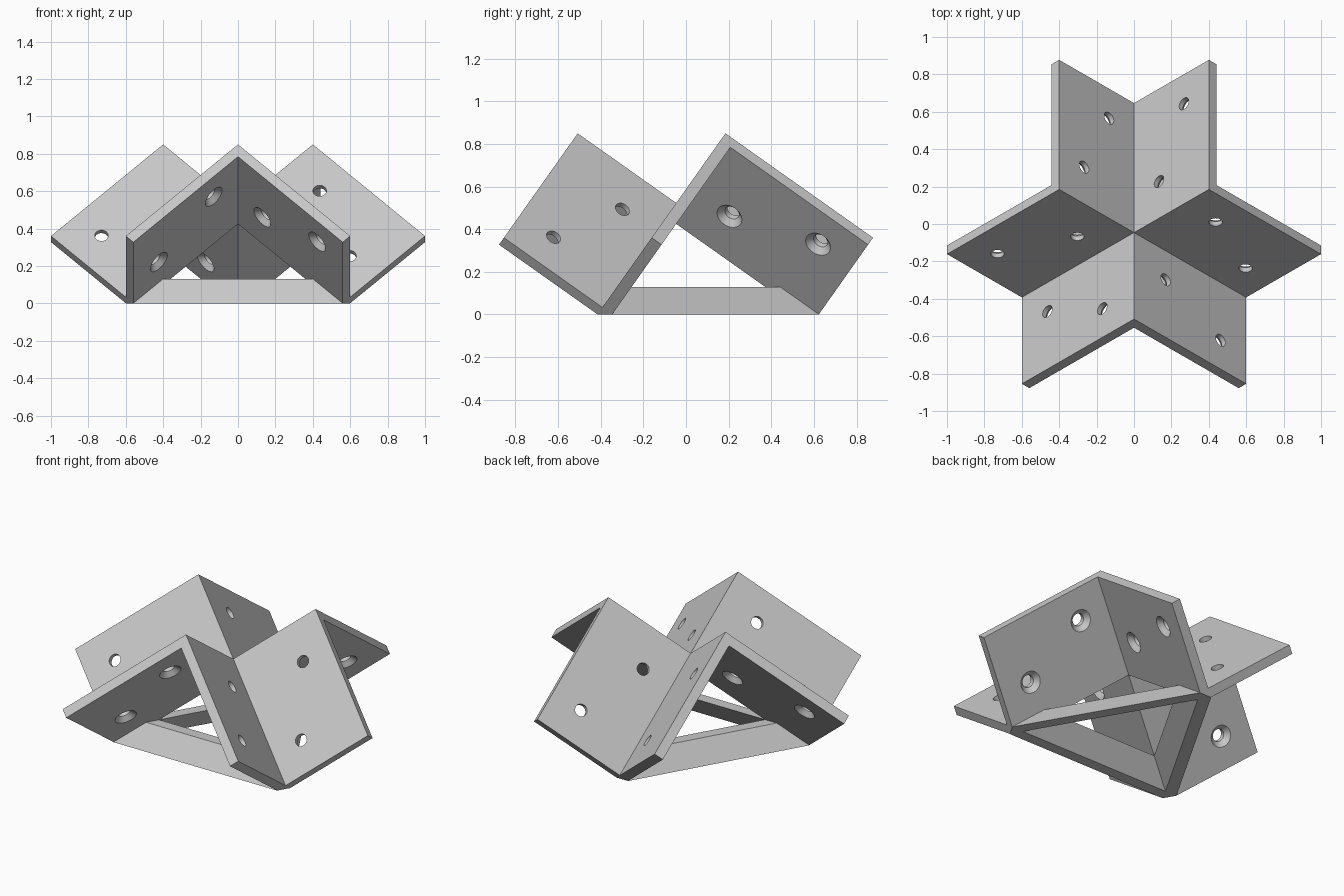
import bpy, bmesh, math
from itertools import product
from mathutils import Vector, Matrix

if "Cube" in bpy.data.objects:
    bpy.data.objects.remove(bpy.data.objects["Cube"], do_unlink=True)

# Main sizes
UP, DOWN, T = 0.566, 0.848, 0.0566      # plate reach above and below the hub, thickness
BAR_TOP = 0.13                          # height of the foot frame
HOLE_R, SINK_R, SINK_D = 0.036, 0.064, 0.028
EXTRA = 0.02                            # how far cutters stick out
HUB = Vector((0, -0.046, 0.523))

# Three perpendicular axes rising from the hub, 120 degrees apart in plan
AXES = []
for deg in (-90, 30, 150):
    a = math.radians(deg)
    AXES.append(Vector((math.cos(a) * math.sqrt(2 / 3), math.sin(a) * math.sqrt(2 / 3), math.sqrt(1 / 3))))
FRAME = Matrix.Translation(HUB) @ Matrix(AXES).transposed().to_4x4()

grey = bpy.data.materials.new("light_grey")
grey.use_nodes = True
grey.diffuse_color = (0.58, 0.58, 0.58, 1)
grey.node_tree.nodes["Principled BSDF"].inputs["Base Color"].default_value = (0.58, 0.58, 0.58, 1)


def make_object(name, bm):
    bmesh.ops.recalc_face_normals(bm, faces=bm.faces)
    mesh = bpy.data.meshes.new(name)
    bm.to_mesh(mesh)
    bm.free()
    mesh.materials.append(grey)
    obj = bpy.data.objects.new(name, mesh)
    bpy.context.collection.objects.link(obj)
    return obj


def bracket_body():
    """Outer skin of the plates, built square on a three-cell grid per axis."""
    lines = (-DOWN, -T, 0, UP)

    def solid(cell):
        return all(0 <= c <= 2 for c in cell) and 1 in cell and cell.count(2) < 2

    bm = bmesh.new()
    verts = {c: bm.verts.new([lines[n] for n in c]) for c in product(range(4), repeat=3)}
    for cell in filter(solid, product(range(3), repeat=3)):
        for axis, side in product(range(3), (0, 1)):
            beyond = list(cell)
            beyond[axis] += 2 * side - 1
            if solid(beyond):
                continue
            ring = []
            for du, dv in ((0, 0), (1, 0), (1, 1), (0, 1)):
                corner = list(cell)
                corner[axis] += side
                corner[(axis + 1) % 3] += du
                corner[(axis + 2) % 3] += dv
                ring.append(verts[tuple(corner)])
            bm.faces.new(ring)
    bmesh.ops.delete(bm, geom=[v for v in bm.verts if not v.link_faces], context="VERTS")
    bmesh.ops.dissolve_limit(bm, angle_limit=0.01, verts=bm.verts, edges=bm.edges)
    return make_object("corner_bracket", bm)


def box_cutter(name, spans, height, keep_above):
    """Box on the tilted axes, cut level at a height above the ground."""
    bm = bmesh.new()
    bmesh.ops.create_cube(bm, size=1)
    for v in bm.verts:
        v.co = [hi if c > 0 else lo for c, (lo, hi) in zip(v.co, spans)]
    level = Vector((1, 1, 1)).normalized()
    bmesh.ops.bisect_plane(bm, geom=bm.verts[:] + bm.edges[:] + bm.faces[:],
                           plane_co=level * (height - HUB.z), plane_no=level,
                           clear_inner=keep_above, clear_outer=not keep_above)
    bmesh.ops.holes_fill(bm, edges=[e for e in bm.edges if e.is_boundary])
    return make_object(name, bm)


def hole_cutter(i, j, k, u, v):
    """Countersunk screw hole through the plate that lies across axis k."""
    bm = bmesh.new()
    rings = []
    for depth, radius in ((-T - EXTRA, SINK_R + EXTRA), (-T + SINK_D, HOLE_R), (EXTRA, HOLE_R)):
        ring = []
        for n in range(32):
            a = math.tau * n / 32
            p = Vector()
            p[i], p[j], p[k] = u + radius * math.cos(a), -v + radius * math.sin(a), depth
            ring.append(bm.verts.new(p))
        rings.append(ring)
    for low, high in zip(rings, rings[1:]):
        for n in range(32):
            m = (n + 1) % 32
            bm.faces.new((low[n], low[m], high[m], high[n]))
    bm.faces.new(rings[0])
    bm.faces.new(rings[-1])
    return make_object("screw_hole_cutter", bm)


def cut(target, cutter):
    mod = target.modifiers.new("cut", "BOOLEAN")
    mod.operation, mod.solver, mod.object = "DIFFERENCE", "EXACT", cutter
    bpy.context.view_layer.objects.active = target
    bpy.ops.object.modifier_apply(modifier=mod.name)
    bpy.data.objects.remove(cutter, do_unlink=True)


bracket = bracket_body()

for i in range(3):
    # Staggered screw holes in the plates rising along axis i
    for step, near, far in ((1, UP * 2 / 3, UP / 3), (2, UP / 3, UP * 2 / 3)):
        j, k = (i + step) % 3, (i - step) % 3
        cut(bracket, hole_cutter(i, j, k, near, 0.24))
        cut(bracket, hole_cutter(i, j, k, far, 0.655))
    # Triangular window above each foot bar
    spans = [(-DOWN, -T)] * 3
    spans[i] = (-T - EXTRA, EXTRA)
    cut(bracket, box_cutter("window_cutter", spans, BAR_TOP, True))

# Level the feet on the ground
cut(bracket, box_cutter("ground_cutter", [(-1.2, 0.9)] * 3, 0, False))

# Tilt into place, tidy flat areas and smooth the hole walls
bm = bmesh.new()
bm.from_mesh(bracket.data)
bm.transform(FRAME)
bmesh.ops.remove_doubles(bm, verts=bm.verts, dist=0.0002)
bmesh.ops.dissolve_limit(bm, angle_limit=0.01, verts=bm.verts, edges=bm.edges)
bm.to_mesh(bracket.data)
bm.free()
bpy.ops.object.select_all(action="DESELECT")
bracket.select_set(True)
bpy.context.view_layer.objects.active = bracket
bpy.ops.object.shade_smooth_by_angle(angle=math.radians(30))
